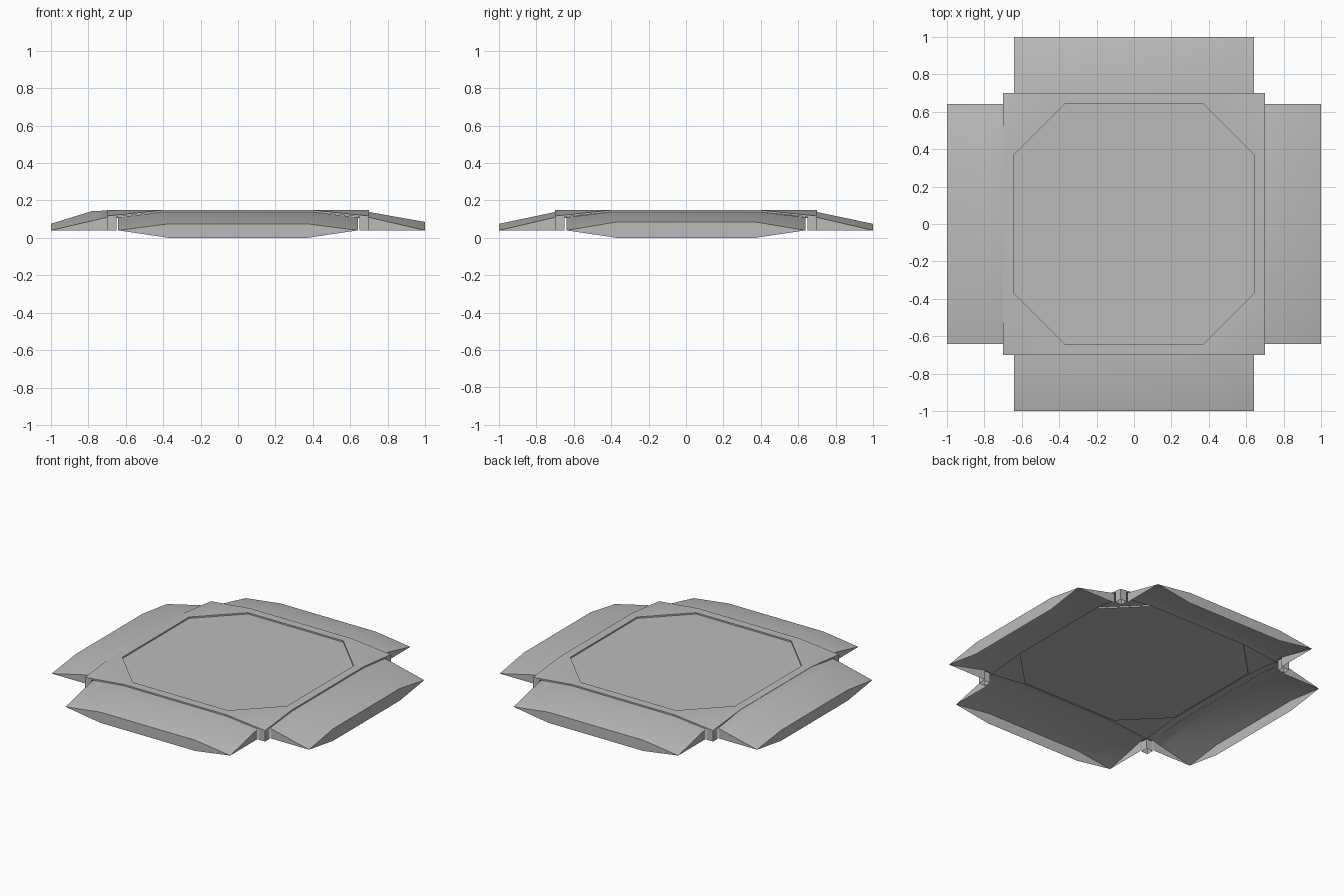
import bpy, bmesh, math
from mathutils import Matrix

cube = bpy.data.objects.get("Cube")
if cube:
    bpy.data.objects.remove(cube)

grey = bpy.data.materials.new("plain_grey")
grey.use_nodes = True
colour = (0.5, 0.5, 0.5, 1)
grey.diffuse_color = colour
grey.node_tree.nodes["Principled BSDF"].inputs["Base Color"].default_value = colour


def finish(bm, name, flip=False):
    """Turn a bmesh into a named, smooth-by-angle object."""
    bmesh.ops.remove_doubles(bm, verts=bm.verts, dist=0.0005)
    bm.normal_update()
    if flip:
        bmesh.ops.reverse_faces(bm, faces=bm.faces)
    mesh = bpy.data.meshes.new(name)
    bm.to_mesh(mesh)
    bm.free()
    mesh.materials.append(grey)
    obj = bpy.data.objects.new(name, mesh)
    bpy.context.collection.objects.link(obj)
    bpy.ops.object.select_all(action='DESELECT')
    obj.select_set(True)
    bpy.context.view_layer.objects.active = obj
    bpy.ops.object.shade_smooth_by_angle(angle=math.radians(25))
    return obj


def bridge(bm, a, b, closed=False):
    """Quads between two rows of points."""
    n = len(a)
    for i in range(n if closed else n - 1):
        j = (i + 1) % n
        bm.faces.new([bm.verts.new(p) for p in (a[i], a[j], b[j], b[i])])


def poly(bm, points):
    bm.faces.new([bm.verts.new(p) for p in points])


HALF = 0.64      # half width of a wing
EDGE = 0.70      # half width of the deck
TIP = 0.04       # height of wing corners


def row(y, mid, end_z, mid_z):
    return [(-HALF, y, end_z), (-mid, y, mid_z), (mid, y, mid_z), (HALF, y, end_z)]


def wing(name, turn, outer_z, bulge=False):
    """Open sloping panel with a six-sided outer end and triangular cheeks."""
    bm = bmesh.new()
    outer = row(-1, 0.37, TIP, outer_z)
    inner = row(-EDGE, 0.40, 0.11, 0.138)
    rows = [outer, inner]
    if bulge:
        rows.insert(1, row(-0.78, 0.38, 0.091, 0.143))
        rows[2] = row(-EDGE, 0.40, 0.11, 0.146)
    # tuck the inner edge under the deck
    rows.append(row(-HALF, 0.37, 0.105, 0.132))
    for a, b in zip(rows, rows[1:]):
        bridge(bm, a, b)
    # outer end, hanging to the ground in the middle
    low = row(-1, 0.37, TIP, 0)
    poly(bm, [low[0], low[1], low[2], low[3], outer[2], outer[1]])
    # cheeks
    for side in (-1, 1):
        x = side * HALF
        cheek = [(x, -1, TIP), (x, -EDGE, TIP), (x, -EDGE, 0.11)]
        poly(bm, cheek if side > 0 else cheek[::-1])
    bm.transform(Matrix.Rotation(math.radians(turn), 4, 'Z'))
    return finish(bm, name)


wing("front_wing", 0, 0.075)
wing("left_wing", 90, 0.085)
wing("back_wing", 180, 0.075)
wing("right_wing", 270, 0.075, bulge=True)


def octagon(near, far, z):
    pts = []
    for k in range(4):
        turn = Matrix.Rotation(k * math.pi / 2, 3, 'Z')
        from_pts = [(-near, -far, z), (near, -far, z)]
        pts += [tuple(turn @ Matrix.Translation(p).to_translation()) for p in from_pts]
    return pts


# Deck: rim with folded corners, thin skirt and a shallow eight-sided recess
bm = bmesh.new()
rim = octagon(0.40, EDGE, 0.148)
lip = octagon(0.37, HALF, 0.148)
floor = octagon(0.37, HALF, 0.138)
bridge(bm, rim, lip, closed=True)
bridge(bm, lip, floor, closed=True)
poly(bm, floor)
outline = []
for k in range(4):
    a, b = rim[2 * k + 1], rim[(2 * k + 2) % 8]
    corner = (math.copysign(EDGE, a[0]), math.copysign(EDGE, a[1]), 0.117)
    poly(bm, [a, corner, b])
    outline += [rim[2 * k], a, corner]
skirt = [(x, y, z - 0.01) for x, y, z in outline]
bridge(bm, skirt, outline, closed=True)
finish(bm, "deck")

# Corner posts between the wings
for sx, sx_name in ((-1, "right"), (1, "left")):
    for sy, sy_name in ((-1, "front"), (1, "back")):
        bm = bmesh.new()
        lo, hi = HALF + 0.01, EDGE
        base = [(sx * x, sy * y, TIP) for x, y in ((lo, lo), (hi, lo), (hi, hi), (lo, hi))]
        top = [(x, y, 0.112) for x, y, z in base]
        bridge(bm, base, top, closed=True)
        poly(bm, top)
        finish(bm, f"{sy_name}_{sx_name}_post", flip=sx * sy < 0)
